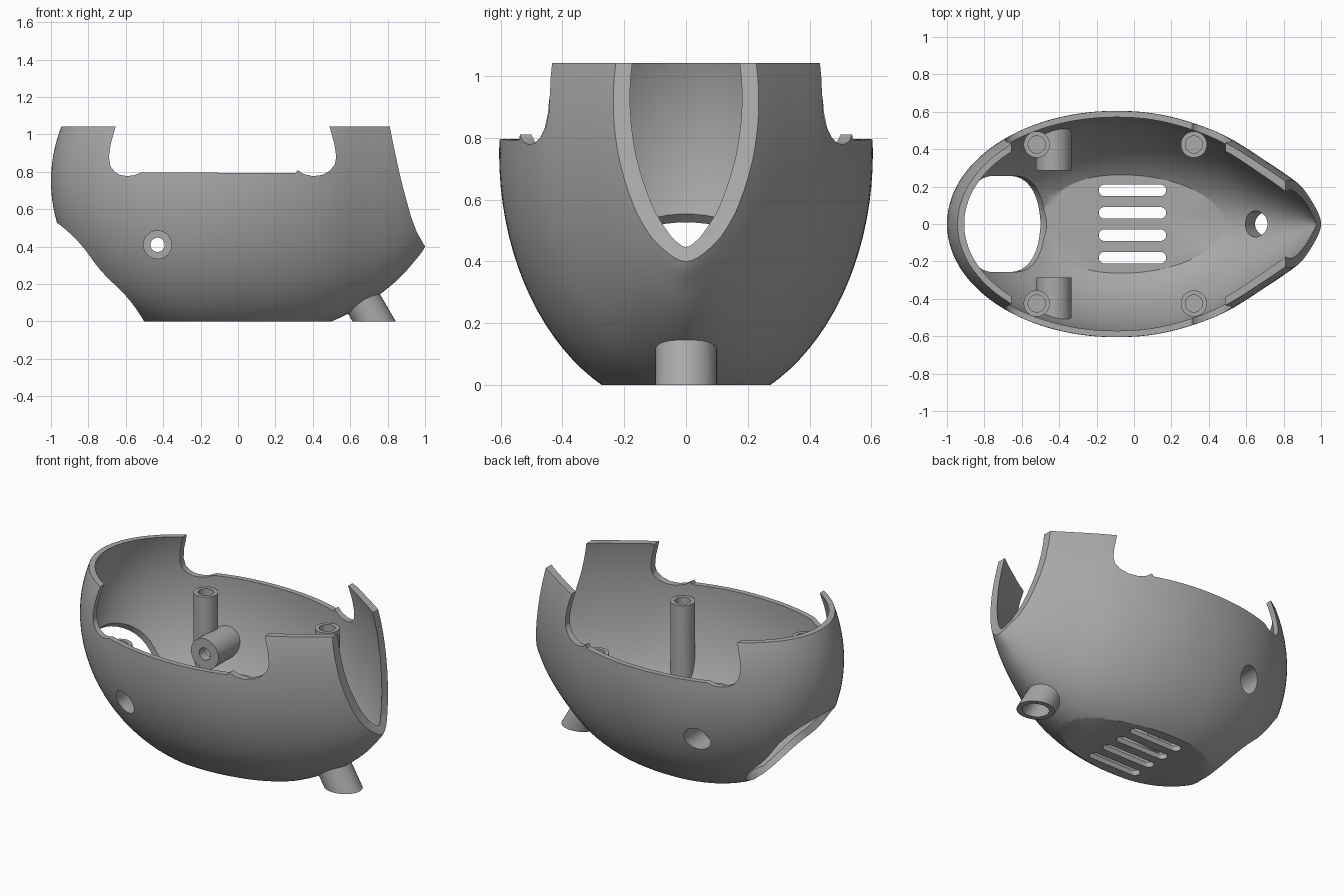
import bpy, bmesh, math
from mathutils import Vector, Matrix

if "Cube" in bpy.data.objects:
    bpy.data.objects.remove(bpy.data.objects["Cube"])

MID_Z, WALL, SEGS = 0.75, 0.033, 96

grey = bpy.data.materials.new("matte grey")
grey.use_nodes = True
grey.diffuse_color = (0.4, 0.4, 0.4, 1)
grey.node_tree.nodes["Principled BSDF"].inputs["Base Color"].default_value = (0.4, 0.4, 0.4, 1)


def finish(name, bm):
    bmesh.ops.recalc_face_normals(bm, faces=bm.faces)
    mesh = bpy.data.meshes.new(name)
    bm.to_mesh(mesh)
    bm.free()
    mesh.materials.append(grey)
    ob = bpy.data.objects.new(name, mesh)
    bpy.context.collection.objects.link(ob)
    return ob


def combine(target, tool, operation):
    """Apply a boolean and remove the tool."""
    tool.hide_render = True
    mod = target.modifiers.new("cut", 'BOOLEAN')
    mod.operation, mod.solver, mod.object = operation, 'EXACT', tool
    bpy.context.view_layer.objects.active = target
    bpy.ops.object.modifier_apply(modifier=mod.name)
    bpy.data.objects.remove(tool)


def cylinder(name, start, end, radius):
    start, end = Vector(start), Vector(end)
    axis = end - start
    turn = Vector((0, 0, 1)).rotation_difference(axis).to_matrix().to_4x4()
    bm = bmesh.new()
    bmesh.ops.create_cone(bm, cap_ends=True, segments=40, radius1=radius, radius2=radius,
                          depth=axis.length, matrix=Matrix.Translation((start + end) / 2) @ turn)
    return finish(name, bm)


def prism(name, outline, direction):
    """Extrude a closed outline of 3D points along a direction."""
    bm = bmesh.new()
    face = bm.faces.new([bm.verts.new(p) for p in outline])
    grown = bmesh.ops.extrude_face_region(bm, geom=[face])["geom"]
    bmesh.ops.translate(bm, vec=direction, verts=[v for v in grown if isinstance(v, bmesh.types.BMVert)])
    return finish(name, bm)


def side_prism(name, points):
    return prism(name, [(x, -1, z) for x, z in points], (0, 2, 0))


def stadium(centre, along, across, half, radius):
    """Outline of a slot: two half circles joined by straight sides."""
    pts = []
    for i in range(40):
        a = math.pi * (i % 20) / 19 - math.pi / 2
        sign = 1 if i < 20 else -1
        pts.append(centre + along * sign * (half + radius * math.cos(a)) + across * sign * radius * math.sin(a))
    return pts


# Half width and half height of the pointed end, by x
NOSE = [Vector(p) for p in ((-.3, .592, .82), (-.1, .605, .84), (.1, .592, .835), (.3, .545, .81),
                            (.5, .465, .75), (.7, .34, .645), (.85, .238, .53), (.95, .155, .42),
                            (1, .095, .35), (1.04, .05, .24), (1.06, .03, .1))]


def catmull(a, b, c, d, t):
    return (2 * b + (c - a) * t + (2 * a - 5 * b + 4 * c - d) * t * t + (3 * b - a - 3 * c + d) * t ** 3) / 2


def egg(name, inset):
    """Egg lying along x: round at one end, pointed at the other."""
    rings = []
    for i in range(1, 28):
        a = math.pi / 2 * i / 28
        rings.append((-.1 - (.9 - inset) * math.cos(a), (.605 - inset) * math.sin(a), (.84 - inset) * math.sin(a)))
    for i in range(1, len(NOSE) - 2):
        for k in range(6):
            x, w, h = catmull(*NOSE[i - 1:i + 3], k / 6)
            rings.append((x - inset * max(0, x + .1) / 1.1, max(w - inset, .004), max(h - inset, .004)))
    bm = bmesh.new()
    loops = []
    for x, w, h in rings:
        loops.append([bm.verts.new((x, w * math.cos(2 * math.pi * k / SEGS),
                                    MID_Z + h * math.sin(2 * math.pi * k / SEGS))) for k in range(SEGS)])
    for one, two in zip(loops, loops[1:]):
        for k in range(SEGS):
            n = (k + 1) % SEGS
            bm.faces.new((one[k], one[n], two[n], two[k]))
    tail = bm.verts.new((-1 + inset, 0, MID_Z))
    for k in range(SEGS):
        bm.faces.new((tail, loops[0][(k + 1) % SEGS], loops[0][k]))
    bm.faces.new(loops[-1])
    return finish(name, bm)


def below(name, z):
    return side_prism(name, [(-2, -1), (2, -1), (2, z), (-2, z)])


# Outer body with the slanted outlet tube, cut flat underneath
shell = egg("shell", 0)
slant = Vector((-.5, 0, .866))
foot = Vector((.728, 0, 0))
combine(shell, cylinder("outlet_tube", foot - slant * .2, foot + slant * .2, .1), 'UNION')
combine(shell, below("ground_cut", 0), 'DIFFERENCE')

# Hollow with a flat floor
hollow = egg("hollow", WALL)
combine(hollow, below("floor_cut", WALL), 'DIFFERENCE')
combine(shell, hollow, 'DIFFERENCE')

# Screw posts and side bosses, trimmed to the inside of the wall
for side in (-1, 1):
    for x in (-.52, .32):
        post = cylinder("screw_post", (x, side * .425, 0), (x, side * .425, .72), .07)
        combine(post, egg("trim", .012), 'INTERSECT')
        combine(shell, post, 'UNION')
    boss = cylinder("side_boss", (-.43, side * .285, .41), (-.43, side * .7, .41), .095)
    combine(boss, egg("trim", .012), 'INTERSECT')
    combine(shell, boss, 'UNION')

# Bores
for side in (-1, 1):
    for x in (-.52, .32):
        combine(shell, cylinder("post_bore", (x, side * .425, .52), (x, side * .425, .9), .046), 'DIFFERENCE')
    combine(shell, cylinder("boss_recess", (-.43, side * .34, .41), (-.43, side * .8, .41), .075), 'DIFFERENCE')
    combine(shell, cylinder("boss_bore", (-.43, side * .2, .41), (-.43, side * .5, .41), .038), 'DIFFERENCE')
combine(shell, cylinder("tube_bore", foot - slant * .2, foot + slant * .35, .07), 'DIFFERENCE')

# Large slanted opening under the round end
down = Vector((1, 0, -1)).normalized()
inward = Vector((1, 0, 1)).normalized()
mouth = stadium(Vector((-.717, 0, .28)) - inward * .4, down, Vector((0, 1, 0)), .095, .257)
combine(shell, prism("mouth_cut", mouth, inward * .7), 'DIFFERENCE')

# Floor vents
for y in (-.18, -.06, .06, .18):
    vent = stadium(Vector((-.008, y, -.1)), Vector((1, 0, 0)), Vector((0, 1, 0)), .149, .031)
    combine(shell, prism("vent_cut", vent, Vector((0, 0, .2))), 'DIFFERENCE')

# Flat top, side windows and the open pointed end
combine(shell, side_prism("top_cut", [(-2, 1.043), (2, 1.043), (2, 2), (-2, 2)]), 'DIFFERENCE')
combine(shell, side_prism("window_cut", [
    (-.655, 1.2), (-.655, 1.04), (-.68, .95), (-.69, .88), (-.682, .83), (-.66, .8), (-.63, .783), (-.59, .777),
    (-.55, .783), (-.52, .797), (.31, .793), (.318, .81), (.35, .788), (.4, .777), (.45, .783), (.49, .805),
    (.518, .84), (.525, .88), (.515, .95), (.49, 1.04), (.49, 1.2)]), 'DIFFERENCE')
combine(shell, side_prism("nose_cut", [
    (.775, 1.2), (.812, 1.04), (.832, .94), (.853, .84), (.876, .74), (.9, .65), (.925, .56), (.955, .48),
    (1, .4), (1.4, .1), (1.4, 1.2)]), 'DIFFERENCE')

# Smooth shading with crisp cut edges
bpy.ops.object.select_all(action='DESELECT')
shell.select_set(True)
bpy.context.view_layer.objects.active = shell
bpy.ops.object.shade_smooth_by_angle(angle=math.radians(30))
